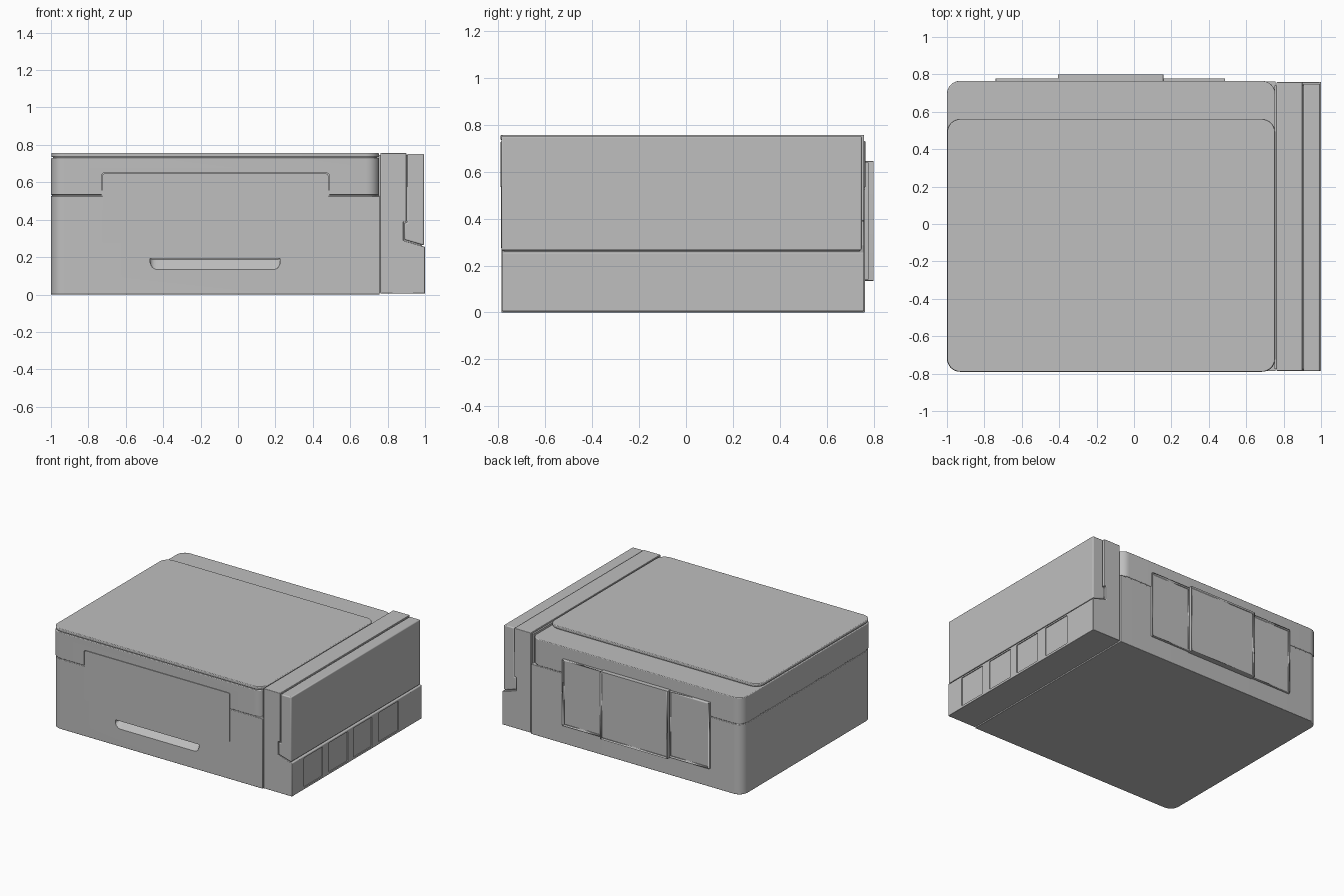
import bpy, bmesh, math

if "Cube" in bpy.data.objects:
    bpy.data.objects.remove(bpy.data.objects["Cube"])

grey = bpy.data.materials.new("light grey plastic")
grey.diffuse_color = (0.52, 0.52, 0.52, 1)
grey.use_nodes = True
grey.node_tree.nodes["Principled BSDF"].inputs["Base Color"].default_value = grey.diffuse_color


def outline(a0, a1, b0, b1, radii):
    """Rectangle outline; radii for corners (a0,b0), (a1,b0), (a1,b1), (a0,b1)."""
    pts = []
    corners = [(a0, b0, 1, 1, 180), (a1, b0, -1, 1, 270), (a1, b1, -1, -1, 0), (a0, b1, 1, -1, 90)]
    for (a, b, sa, sb, start), r in zip(corners, radii):
        if r == 0:
            pts.append((a, b))
            continue
        for i in range(9):
            t = math.radians(start + i * 90 / 8)
            pts.append((a + sa * r + r * math.cos(t), b + sb * r + r * math.sin(t)))
    return pts


def prism(name, pts, axis, lo, hi, bevel=0.0, cutter=False):
    """Extrude a 2D outline along an axis from lo to hi."""
    place = {"x": lambda a, b, d: (d, a, b),
             "y": lambda a, b, d: (a, d, b),
             "z": lambda a, b, d: (a, b, d)}[axis]
    bm = bmesh.new()
    ends = [[bm.verts.new(place(a, b, d)) for a, b in pts] for d in (lo, hi)]
    bm.faces.new(ends[0])
    bm.faces.new(ends[1])
    n = len(pts)
    for i in range(n):
        j = (i + 1) % n
        bm.faces.new((ends[0][i], ends[0][j], ends[1][j], ends[1][i]))
    bmesh.ops.recalc_face_normals(bm, faces=bm.faces)
    me = bpy.data.meshes.new(name)
    bm.to_mesh(me)
    bm.free()
    ob = bpy.data.objects.new(name, me)
    bpy.context.collection.objects.link(ob)
    me.materials.append(grey)
    if cutter:
        ob.hide_render = True
        ob.hide_viewport = True
        return ob
    if bevel:
        m = ob.modifiers.new("soft edges", "BEVEL")
        m.width, m.segments, m.limit_method = bevel, 3, "ANGLE"
        m.angle_limit = math.radians(40)
    bpy.ops.object.select_all(action="DESELECT")
    ob.select_set(True)
    bpy.context.view_layer.objects.active = ob
    bpy.ops.object.shade_smooth_by_angle(angle=math.radians(35))
    return ob


def cut(ob, cutter):
    m = ob.modifiers.new("cut", "BOOLEAN")
    m.operation, m.solver, m.object = "DIFFERENCE", "EXACT", cutter


# Lower body: rounded on the left, square against the tank unit
base = prism("lower_body", outline(-1, 0.757, -0.787, 0.763, (0.07, 0, 0, 0.07)), "z", 0, 0.527, 0.004)

# Front grip: sloped pocket with rounded lower corners
grip = prism("grip_cutter", outline(-0.47, 0.225, 0.137, 0.192, (0.04, 0.04, 0, 0)), "y", -0.83, -0.735, cutter=True)
for v in grip.data.vertices:
    if v.co.y > -0.8:
        v.co.z = 0.187 + (v.co.z - 0.137) * 0.09
    else:
        v.co.z -= (0.192 - v.co.z) * 0.9
        v.co.y = -0.83
cut(base, grip)

# Scanner section, rounded on all four corners, with a notch for the front panel
scanner = prism("scanner_section", outline(-1, 0.755, -0.79, 0.765, (0.07,) * 4), "z", 0.533, 0.73, 0.005)
cut(scanner, prism("panel_notch_cutter", outline(-0.73, 0.488, 0.5, 0.65, (0, 0, 0.015, 0.015)),
                   "y", -0.85, -0.775, cutter=True))
prism("body_seam_core", outline(-0.995, 0.75, -0.784, 0.76, (0.065,) * 4), "z", 0.5, 0.56)

# Front fold-down panel
prism("front_panel", outline(-0.725, 0.483, 0.275, 0.646, (0.012,) * 4), "y", -0.7885, -0.76)

# Scanner lid
prism("scanner_lid", outline(-0.998, 0.753, -0.79, 0.56, (0.07,) * 4), "z", 0.735, 0.757, 0.005)
prism("lid_core", outline(-0.99, 0.745, -0.782, 0.552, (0.065,) * 4), "z", 0.72, 0.74)

# Ink tank unit beside the body
tank = prism("tank_unit", [(0.762, 0.005), (1.0, 0.005), (1.0, 0.255), (0.884, 0.287), (0.884, 0.39),
                           (0.9, 0.39), (0.9, 0.757), (0.762, 0.757)], "y", -0.785, 0.759, 0.004)
for i, (y0, y1) in enumerate([(-0.64, -0.42), (-0.345, -0.12), (-0.055, 0.165), (0.25, 0.48)]):
    # Recessed level windows
    cut(tank, prism(f"window_cutter_{i + 1}", outline(y0, y1, 0.022, 0.242, (0.005,) * 4),
                    "x", 0.994, 1.05, cutter=True))

# Hinged tank cover wrapping over the top and side
prism("tank_cover", [(0.905, 0.752), (0.905, 0.384), (0.89, 0.384), (0.89, 0.293), (0.994, 0.263),
                     (0.994, 0.752)], "y", -0.787, 0.749, 0.007)
prism("tank_core", outline(0.75, 0.985, 0.01, 0.745, (0,) * 4), "y", -0.775, 0.74)


# Rear service covers: shallow framed plates
def rear_cover(name, x0, x1, z0, z1, y):
    ob = prism(name, outline(x0, x1, z0, z1, (0.004,) * 4), "y", 0.74, y)
    bm = bmesh.new()
    bm.from_mesh(ob.data)
    face = max(bm.faces, key=lambda f: f.calc_center_median().y)
    bmesh.ops.inset_region(bm, faces=[face], thickness=0.013, depth=0)
    bmesh.ops.inset_region(bm, faces=[face], thickness=0.002, depth=-0.006)
    bm.to_mesh(ob.data)
    bm.free()


rear_cover("rear_cover_left", -0.74, -0.40, 0.14, 0.64, 0.777)
rear_cover("rear_cover_right", 0.15, 0.487, 0.14, 0.64, 0.777)
rear_cover("rear_cover_centre", -0.407, 0.157, 0.135, 0.645, 0.799)
